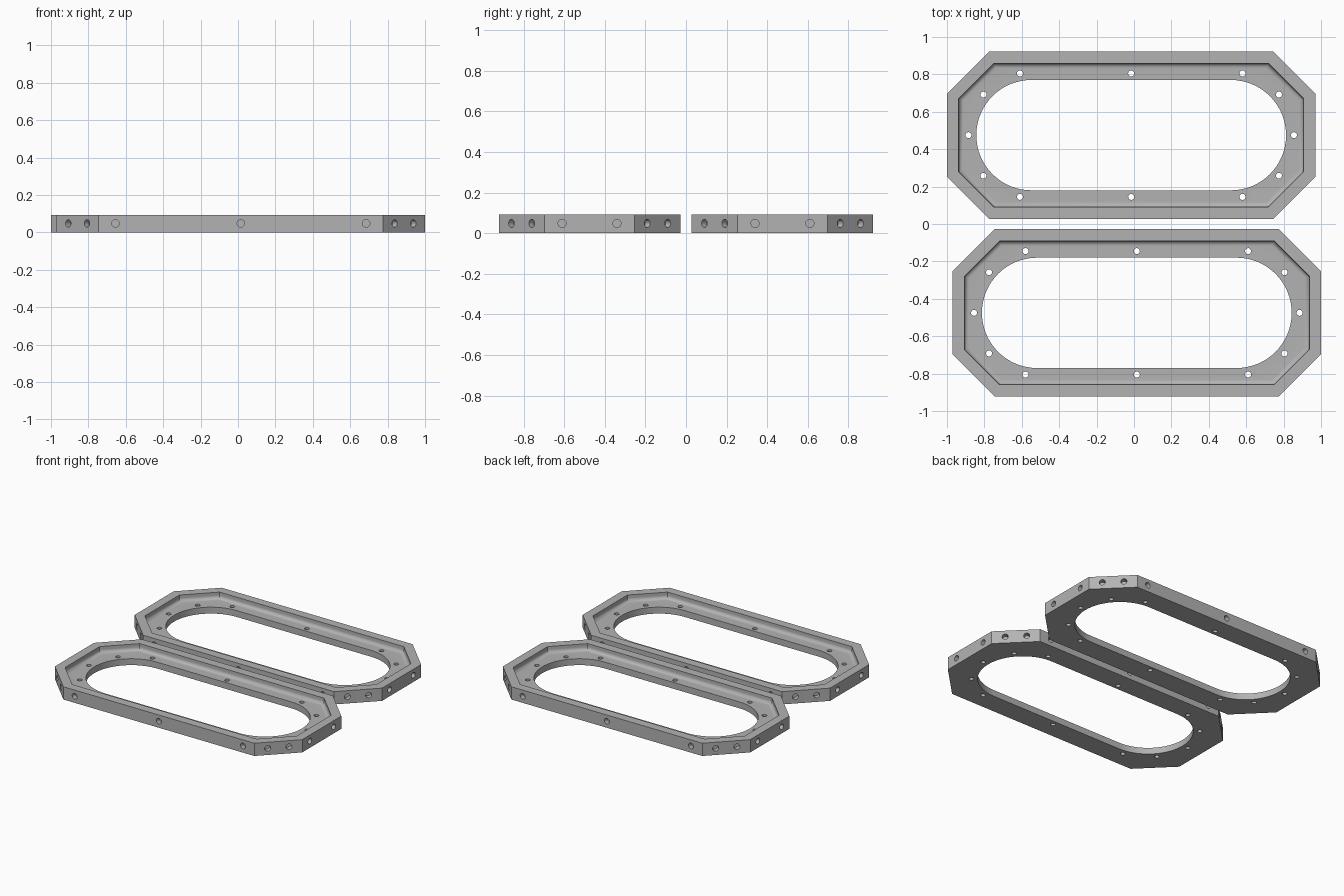
import bpy, bmesh, math
from mathutils import Vector, Matrix

if "Cube" in bpy.data.objects:
    bpy.data.objects.remove(bpy.data.objects["Cube"])

HEIGHT, FLOOR, FILLET, RIM = 0.092, 0.046, 0.025, 0.063
HX, HY, CHAMFER = 0.985, 0.447, 0.225      # outer half sizes and corner cut

grey = bpy.data.materials.new("grey")
grey.diffuse_color = (0.45, 0.45, 0.45, 1)
grey.use_nodes = True
grey.node_tree.nodes["Principled BSDF"].inputs["Base Color"].default_value = grey.diffuse_color


def octagon(inset):
    """Chamfered rectangle, moved inward by an even distance."""
    x, y = HX - inset, HY - inset
    s = HX + HY - CHAMFER - inset * math.sqrt(2)
    q = [(x, s - x), (s - y, y)]
    return (q + [(-a, b) for a, b in reversed(q)] + [(-a, -b) for a, b in q]
            + [(a, -b) for a, b in reversed(q)])


def slot(r=0.295, cx=0.533, n=32):
    """Long hole with round ends."""
    pts = []
    for side in (0, 1):
        for i in range(n + 1):
            a = -math.pi / 2 + math.pi * (i / n + side)
            pts.append(((cx, -cx)[side] + r * math.cos(a), r * math.sin(a)))
    return pts


def loft(bm, rings):
    """Closed solid through (outline, z) rings from bottom to top."""
    loops = [[bm.verts.new((x, y, z)) for x, y in pts] for pts, z in rings]
    for lo, hi in zip(loops, loops[1:]):
        for i in range(len(lo)):
            j = (i + 1) % len(lo)
            bm.faces.new((lo[i], lo[j], hi[j], hi[i]))
    bm.faces.new(loops[0][::-1])
    bm.faces.new(loops[-1])


def cylinder(bm, centre, axis, r, length):
    rot = Vector((0, 0, 1)).rotation_difference(Vector(axis)).to_matrix().to_4x4()
    bmesh.ops.create_cone(bm, cap_ends=True, segments=24, radius1=r, radius2=r,
                          depth=length, matrix=Matrix.Translation(centre) @ rot)


def make(name, build):
    bm = bmesh.new()
    build(bm)
    bmesh.ops.recalc_face_normals(bm, faces=bm.faces)
    me = bpy.data.meshes.new(name)
    bm.to_mesh(me)
    bm.free()
    me.materials.append(grey)
    ob = bpy.data.objects.new(name, me)
    bpy.context.collection.objects.link(ob)
    return ob


def recess(bm):
    # Straight wall with a rounded foot
    rings = []
    for i in range(9):
        a = math.pi / 2 * i / 8
        rings.append((octagon(RIM + FILLET * (1 - math.sin(a))),
                      FLOOR + FILLET * (1 - math.cos(a))))
    loft(bm, rings + [(octagon(RIM), HEIGHT + 0.05)])


def screw_holes(bm):
    spots = {(sx * x, sy * y) for x, y in
             ((0, 0.33), (0.595, 0.33), (0.79, 0.217), (0.87, 0))
             for sx in (-1, 1) for sy in (-1, 1)}
    for x, y in sorted(spots):
        cylinder(bm, (x, y, 0.03), (0, 0, 1), 0.016, 0.2)


def side_holes(bm):
    # Blind round pockets in the outer walls
    z, r, length = HEIGHT / 2 + 0.002, 0.02, 0.07
    for s in (-1, 1):
        for x in (-0.67, 0, 0.67):
            cylinder(bm, (x, s * HY, z), (0, s, 0), r, length)
        for y in (-0.135, 0.135):
            cylinder(bm, (s * HX, y, z), (s, 0, 0), r, length)
        for t in (-1, 1):
            for d in (-0.05, 0.05):
                cylinder(bm, (s * (HX - CHAMFER / 2 + d), t * (HY - CHAMFER / 2 - d), z),
                         (s, t, 0), r, length)


cutters = [make("recess_cutter", recess),
           make("slot_cutter", lambda bm: loft(bm, [(slot(), -0.1), (slot(), 0.2)])),
           make("screw_hole_cutter", screw_holes),
           make("side_hole_cutter", side_holes)]

# Two matching frames, slightly staggered
for name, x, y in (("front_frame", 0.015, -0.475), ("back_frame", -0.015, 0.475)):
    frame = make(name, lambda bm: loft(bm, [(octagon(0), 0), (octagon(0), HEIGHT)]))
    for c in cutters:
        mod = frame.modifiers.new(c.name, 'BOOLEAN')
        mod.operation, mod.solver, mod.object = 'DIFFERENCE', 'EXACT', c
    bpy.context.view_layer.update()
    mesh = bpy.data.meshes.new_from_object(
        frame.evaluated_get(bpy.context.evaluated_depsgraph_get()))
    frame.modifiers.clear()
    frame.data = mesh
    frame.location = (x, y, 0)
    bpy.ops.object.select_all(action='DESELECT')
    frame.select_set(True)
    bpy.context.view_layer.objects.active = frame
    bpy.ops.object.shade_smooth_by_angle(angle=math.radians(30))

for c in cutters:
    bpy.data.objects.remove(c)
